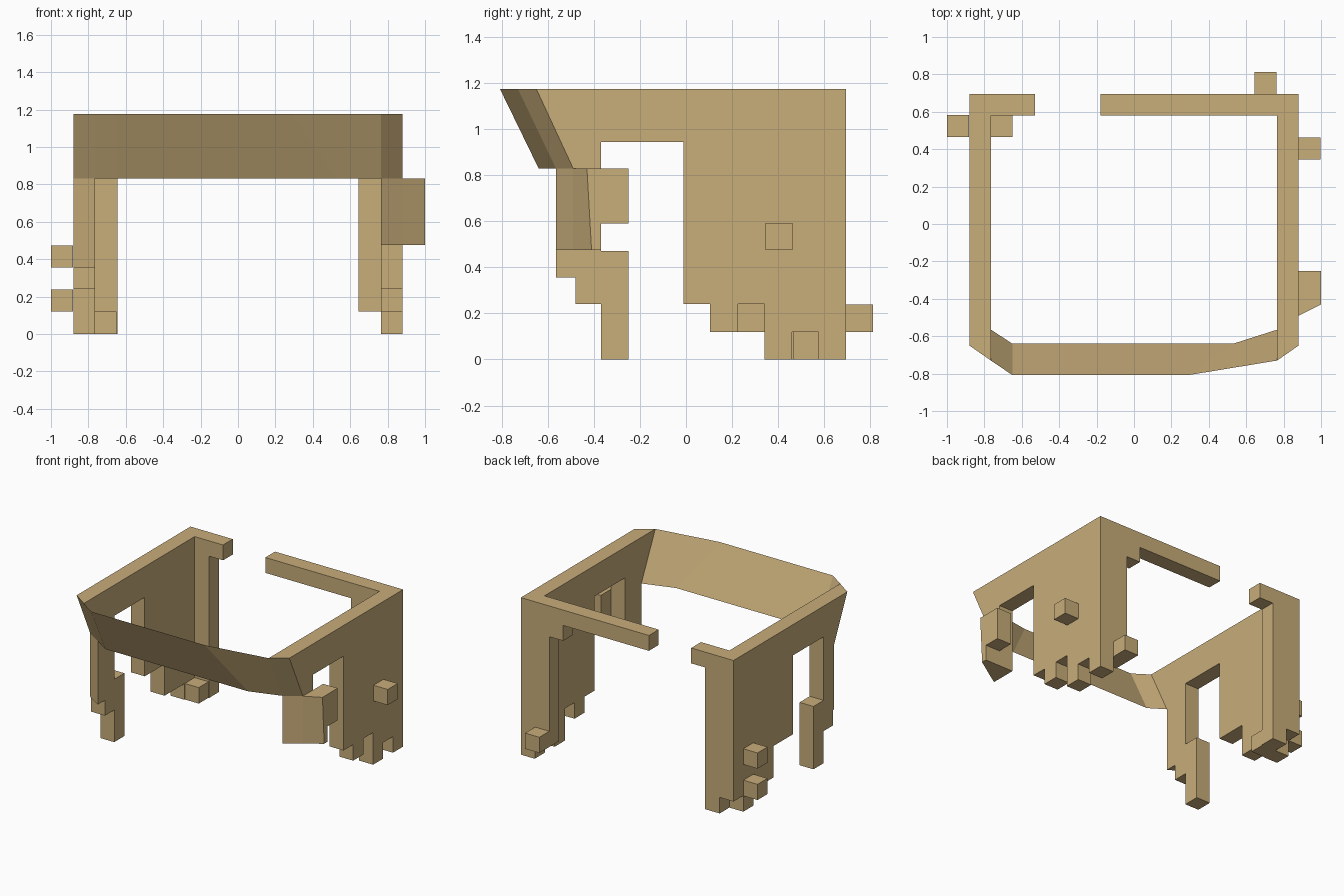
import bpy, bmesh

if "Cube" in bpy.data.objects:
    bpy.data.objects.remove(bpy.data.objects["Cube"])

tan = bpy.data.materials.new("tan")
tan.diffuse_color = (0.578, 0.418, 0.195, 1)
tan.use_nodes = True
tan.node_tree.nodes["Principled BSDF"].inputs["Base Color"].default_value = tan.diffuse_color


def make(name, verts, faces, solid=True):
    bm = bmesh.new()
    vs = [bm.verts.new(v) for v in verts]
    for f in faces:
        bm.faces.new([vs[i] for i in f])
    if solid:
        bmesh.ops.recalc_face_normals(bm, faces=bm.faces[:])
    me = bpy.data.meshes.new(name)
    bm.to_mesh(me)
    bm.free()
    me.materials.append(tan)
    ob = bpy.data.objects.new(name, me)
    bpy.context.collection.objects.link(ob)
    return ob


def prism(name, x_in, x_out, profile):
    """Extrude a side profile; three-value points are (y inside, y outside, z)."""
    n = len(profile)
    verts = [(x_in, p[0], p[-1]) for p in profile]
    verts += [(x_out, p[-2], p[-1]) for p in profile]
    faces = [list(range(n)), list(range(n, 2 * n))]
    faces += [(i, (i + 1) % n, n + (i + 1) % n, n + i) for i in range(n)]
    return make(name, verts, faces)


def box(name, x0, x1, y0, y1, z0, z1):
    return prism(name, x0, x1, [(y0, z0), (y1, z0), (y1, z1), (y0, z1)])


W, I, T = 0.88, 0.765, 1.175     # outer wall, inner wall, top height
B0, B1 = 0.58, 0.695             # back wall depth
top = [(-0.73, -0.65, T), (B1, T)]
bend = (-0.565, -0.49, 0.83)

# Side walls with ragged lower edges and flared front ends
prism("right_wall", I, W, top + [
    (B1, 0), (0.575, 0), (0.575, 0.12), (0.46, 0.12), (0.46, 0), (0.34, 0),
    (0.34, 0.24), (0.225, 0.24), (0.225, 0.12), (0.105, 0.12), (0.105, 0.24),
    (-0.01, 0.24), (-0.01, 0.945), (-0.37, 0.945), (-0.37, 0.475),
    (-0.565, -0.49, 0.475), bend])
prism("left_wall", -I, -W, top + [
    (B1, 0.12), (B0, 0.12), (B0, 0), (0.46, 0), (0.46, 0.12), (0.225, 0.12),
    (0.225, 0.355), (-0.01, 0.355), (-0.01, 0.945), (-0.37, 0.945),
    (-0.37, 0.47), (-0.25, 0.47), (-0.25, 0), (-0.37, 0), (-0.37, 0.24),
    (-0.48, 0.24), (-0.48, 0.355), (-0.565, -0.49, 0.355), bend])

# Cheek plate stepping out of the right wall
prism("cheek_plate", W, 1.0, [
    (-0.49, -0.41, 0.475), (-0.37, 0.475), (-0.37, 0.59), (-0.25, 0.59),
    (-0.25, 0.83), (-0.49, -0.43, 0.83)])

# Thin leaning front panel
make("front_panel", [
    (-I, -0.565, 0.83), (-0.65, -0.64, 0.83), (0.53, -0.64, 0.83), (I, -0.565, 0.83),
    (-I, -0.73, T), (-0.65, -0.808, T), (0.29, -0.808, T), (I, -0.73, T)],
    [(i, i + 1, i + 5, i + 4) for i in range(3)], solid=False)

# Back beams and pillars
box("back_beam_right", -0.18, I, B0, B1, 1.06, T)
box("back_beam_left", -I, -0.53, B0, B1, 1.06, T)
box("back_pillar_right", 0.645, I, B0, B1, 0.12, 1.06)
box("back_step_right", 0.53, 0.645, B0, B1, 0.945, 1.06)
box("back_pillar_left", -I, -0.645, B0, B1, 0, 1.06)
box("inner_foot_left", -I, -0.65, 0.465, B0, 0, 0.12)

# Loose cubes sticking out of the walls
S = 0.1175
for name, x, y, z in [("right_cube", W, 0.345, 0.475), ("back_cube", 0.645, B1, 0.12),
                      ("left_cube_low", -1.0, 0.465, 0.12),
                      ("left_cube_high", -1.0, 0.465, 0.355)]:
    box(name, x, x + S, y, y + S, z, z + S)
